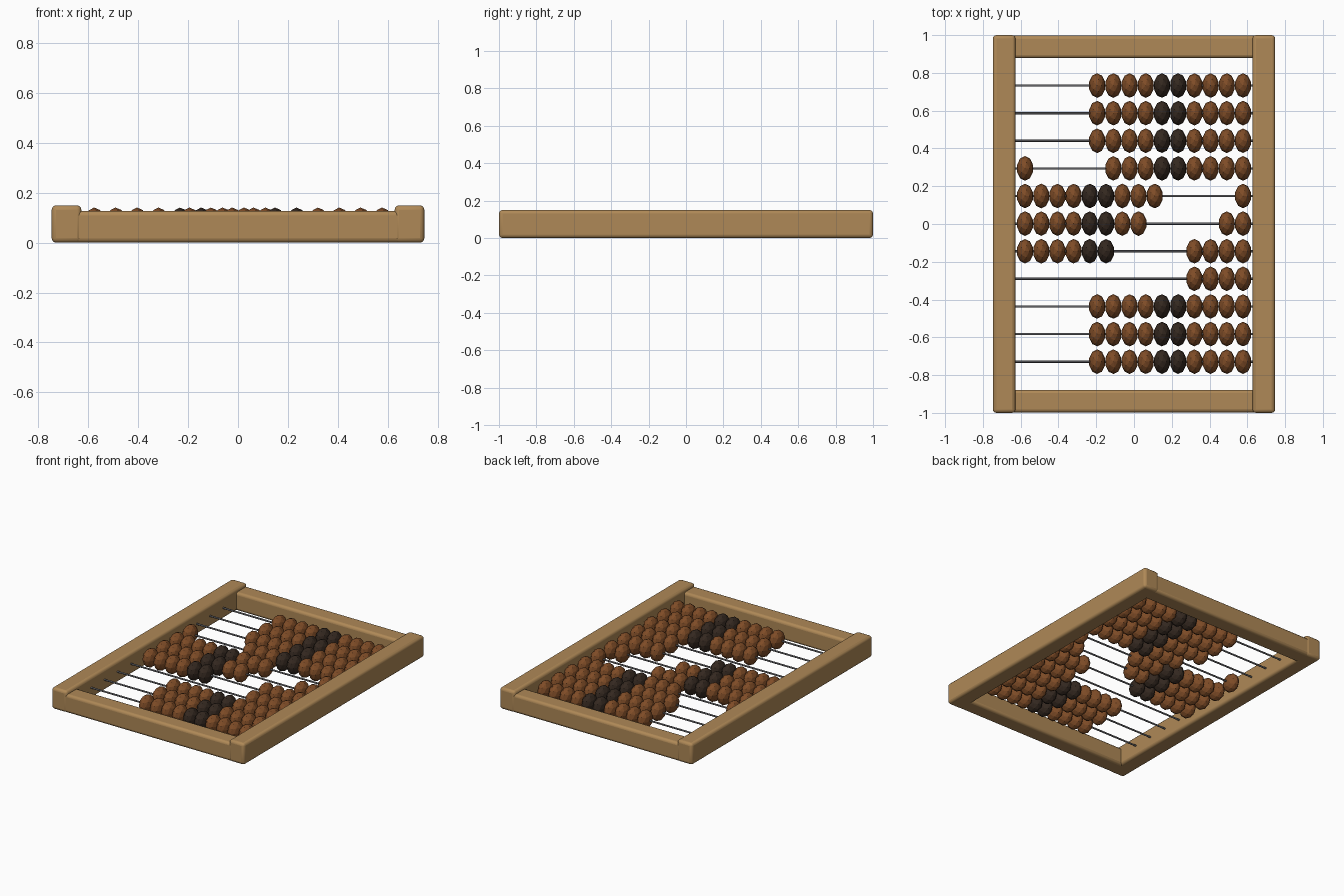
import bpy, math

if "Cube" in bpy.data.objects:
    bpy.data.objects.remove(bpy.data.objects["Cube"])

def material(name, rgb):
    m = bpy.data.materials.new(name)
    m.diffuse_color = (*rgb, 1)
    m.use_nodes = True
    m.node_tree.nodes["Principled BSDF"].inputs["Base Color"].default_value = m.diffuse_color
    return m

WOOD = material("light_wood", (0.43, 0.25, 0.095))
BROWN = material("brown_bead", (0.21, 0.072, 0.02))
DARK = material("dark_bead", (0.034, 0.021, 0.014))
STEEL = material("grey_wire", (0.13, 0.13, 0.14))

def rail(name, lo, hi):
    """Rounded wooden bar between two corners."""
    bpy.ops.mesh.primitive_cube_add(size=1, location=[(a + b) / 2 for a, b in zip(lo, hi)])
    o = bpy.context.object
    o.name = name
    o.scale = [b - a for a, b in zip(lo, hi)]
    bpy.ops.object.transform_apply(location=False, rotation=False, scale=True)
    bev = o.modifiers.new("rounding", 'BEVEL')
    bev.width, bev.segments = 0.018, 3
    o.data.materials.append(WOOD)
    bpy.ops.object.shade_smooth_by_angle(angle=math.radians(40))

# Frame: tall side rails, lower end rails running between them
for s, side in ((-1, "left"), (1, "right")):
    x = sorted((s * 0.747, s * 0.628))
    rail(side + "_rail", (x[0], -1, 0), (x[1], 1, 0.15))
for s, end in ((-1, "front"), (1, "back")):
    y = sorted((s * 0.998, s * 0.878))
    rail(end + "_rail", (-0.735, y[0], 0), (0.735, y[1], 0.128))

# Shared faceted bead mesh, one per colour
def bead_mesh(name, mat):
    bpy.ops.mesh.primitive_ico_sphere_add(subdivisions=2, radius=1)
    o = bpy.context.object
    me = o.data
    me.name = name
    for v in me.vertices:
        v.co.x *= 0.044
        v.co.y *= 0.065
        v.co.z *= 0.065
    me.materials.append(mat)
    bpy.data.objects.remove(o)
    return me

brown, dark = bead_mesh("brown_bead", BROWN), bead_mesh("dark_bead", DARK)

# Wires with beads: (pushed left, total left + right) per row, back to front
ROWS = [(0, 10)] * 3 + [(1, 9), (9, 1), (8, 2), (6, 4), (0, 4)] + [(0, 10)] * 3
PITCH, END, ROW_STEP, Z = 0.0858, 0.577, 0.1462, 0.076

for r, (left, right) in enumerate(ROWS):
    y = 0.733 - r * ROW_STEP
    bpy.ops.mesh.primitive_cylinder_add(vertices=8, radius=0.006, depth=1.3,
                                        location=(0, y, Z), rotation=(0, math.pi / 2, 0))
    wire = bpy.context.object
    wire.name = f"wire_{r + 1}"
    wire.data.materials.append(STEEL)
    bpy.ops.object.shade_smooth_by_angle(angle=math.radians(50))
    # Beads are numbered from the left; the middle two are dark
    slots = [(i, -END + i * PITCH) for i in range(left)]
    slots += [(9 - j, END - j * PITCH) for j in range(right)]
    for i, x in slots:
        o = bpy.data.objects.new(f"bead_{r + 1}_{i + 1}", dark if i in (4, 5) else brown)
        o.location = (x, y, Z)
        bpy.context.collection.objects.link(o)
